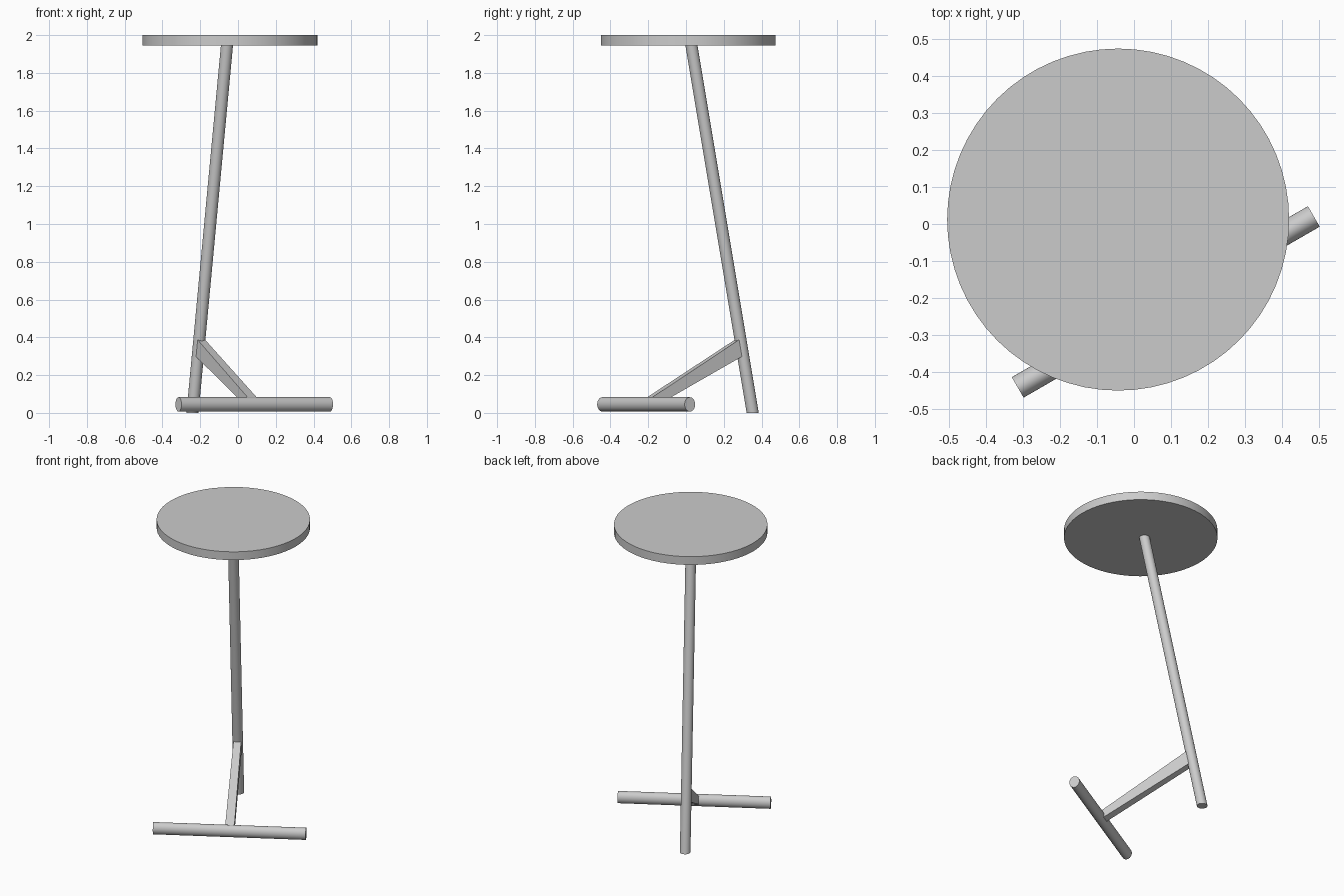
import bpy, bmesh, math
from mathutils import Vector

cube = bpy.data.objects.get("Cube")
if cube:
    bpy.data.objects.remove(cube, do_unlink=True)

grey = bpy.data.materials.new("plain grey")
grey.use_nodes = True
grey.diffuse_color = (0.6, 0.6, 0.6, 1)
grey.node_tree.nodes["Principled BSDF"].inputs["Base Color"].default_value = (0.6, 0.6, 0.6, 1)

X, Y, Z = Vector((1, 0, 0)), Vector((0, 1, 0)), Vector((0, 0, 1))
TURN = math.radians(30)
ACROSS = Vector((math.cos(TURN), math.sin(TURN), 0))   # along the foot bar
FORWARD = Vector((math.sin(TURN), -math.cos(TURN), 0))  # from pole to foot bar


def ellipse(centre, u, v, ru, rv, sides):
    """Ring of points around a centre in the plane of u and v."""
    angles = [2 * math.pi * i / sides for i in range(sides)]
    return [centre + u * ru * math.cos(a) + v * rv * math.sin(a) for a in angles]


def slab(bottom, top, width):
    """Four corners of an upright cross-section."""
    side = ACROSS * width / 2
    return [bottom - side, bottom + side, top + side, top - side]


def loft(name, start, end):
    """Closed solid between two matching rings."""
    bm = bmesh.new()
    a = [bm.verts.new(p) for p in start]
    b = [bm.verts.new(p) for p in end]
    n = len(a)
    for i in range(n):
        j = (i + 1) % n
        bm.faces.new((a[i], a[j], b[j], b[i]))
    bm.faces.new(a[::-1])
    bm.faces.new(b)
    bmesh.ops.recalc_face_normals(bm, faces=bm.faces)
    mesh = bpy.data.meshes.new(name)
    bm.to_mesh(mesh)
    bm.free()
    mesh.materials.append(grey)
    obj = bpy.data.objects.new(name, mesh)
    bpy.context.collection.objects.link(obj)
    bpy.ops.object.select_all(action='DESELECT')
    obj.select_set(True)
    bpy.context.view_layer.objects.active = obj
    bpy.ops.object.shade_smooth_by_angle(angle=math.radians(30))
    return obj


# Round table top
disc = Vector((-0.043, 0.012, 0))
loft("table_top", ellipse(disc + Z * 1.945, X, Y, 0.463, 0.463, 64),
     ellipse(disc + Z * 2, X, Y, 0.463, 0.463, 64))

# Leaning pole, cut level at the floor
pole_foot, pole_head = Vector((-0.241, 0.353, 0)), Vector((-0.058, 0.028, 1.95))
loft("pole", ellipse(pole_foot, X, Y, 0.032, 0.032, 32),
     ellipse(pole_head, X, Y, 0.032, 0.032, 32))

# Foot bar, slightly taller than wide
bar = Vector((0.086, -0.211, 0.045))
loft("foot_bar", *[ellipse(bar + ACROSS * s * 0.463, FORWARD, Z, 0.032, 0.038, 32)
                   for s in (-1, 1)])


# Tapered brace from the pole down to the foot bar
def on_pole(z):
    return pole_foot.lerp(pole_head, z / pole_head.z)


loft("brace", slab(on_pole(0.308), on_pole(0.398), 0.046),
     slab(Vector((bar.x, bar.y, 0.015)), Vector((bar.x, bar.y, 0.07)), 0.056))
